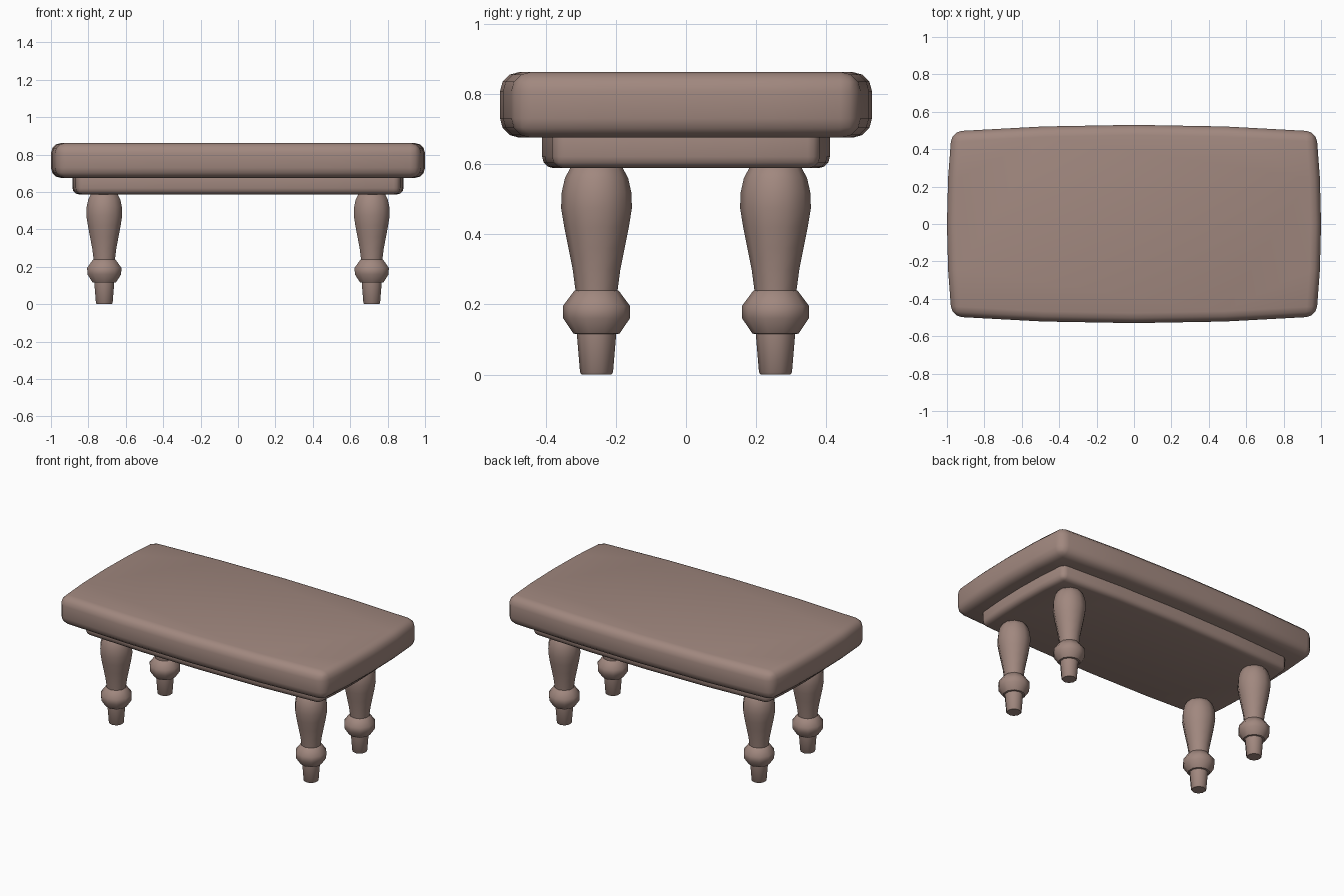
import bpy, bmesh, math

if "Cube" in bpy.data.objects:
    bpy.data.objects.remove(bpy.data.objects["Cube"])

wood = bpy.data.materials.new("warm brown wood")
wood.diffuse_color = (0.356, 0.246, 0.212, 1)
wood.use_nodes = True
wood.node_tree.nodes["Principled BSDF"].inputs["Base Color"].default_value = wood.diffuse_color


def finish(name, bm, angle):
    bmesh.ops.recalc_face_normals(bm, faces=bm.faces[:])
    for f in bm.faces:
        f.smooth = True
    mesh = bpy.data.meshes.new(name)
    bm.to_mesh(mesh)
    bm.free()
    mesh.set_sharp_from_angle(angle=math.radians(angle))
    mesh.materials.append(wood)
    obj = bpy.data.objects.new(name, mesh)
    bpy.context.collection.objects.link(obj)
    return obj


def bowed_slab(name, cx, cy, mx, my, z0, z1, bevel):
    """Slab with corners at (cx, cy) and sides bowed out to mx, my."""
    n = 4
    pts = []
    for i in range(n):
        t = -1 + 2 * i / n
        bow = 1 - t * t
        x, y = cx * t, cy + (my - cy) * bow
        u, v = cx + (mx - cx) * bow, cy * t
        pts += [(0, i, x, -y), (1, i, u, v), (2, i, -x, y), (3, i, -u, -v)]
    pts.sort()
    bm = bmesh.new()
    base = bm.faces.new([bm.verts.new((p[2], p[3], z0)) for p in pts])
    ext = bmesh.ops.extrude_face_region(bm, geom=[base], use_keep_orig=True)
    top = [g for g in ext["geom"] if isinstance(g, bmesh.types.BMVert)]
    bmesh.ops.translate(bm, verts=top, vec=(0, 0, z1 - z0))
    bmesh.ops.recalc_face_normals(bm, faces=bm.faces[:])
    # round the rims and the four corners only
    edges = [e for e in bm.edges if abs(e.calc_face_angle(0)) > 0.6]
    bmesh.ops.bevel(bm, geom=edges, offset=bevel, segments=3, profile=0.5,
                    affect='EDGES', clamp_overlap=True)
    return finish(name, bm, 40)


# table top and the apron under it
bowed_slab("table_top", 0.975, 0.495, 1.0, 0.53, 0.675, 0.862, 0.055)
bowed_slab("apron", 0.865, 0.38, 0.885, 0.41, 0.588, 0.72, 0.033)

# turned leg profile: radius, height
PROFILE = [(0.042, 0), (0.047, 0.006), (0.056, 0.115), (0.066, 0.117),
           (0.095, 0.16), (0.096, 0.195), (0.064, 0.238), (0.060, 0.24),
           (0.068, 0.30), (0.080, 0.36), (0.092, 0.42), (0.101, 0.475),
           (0.099, 0.52), (0.090, 0.56), (0.075, 0.588), (0.06, 0.60)]
SIDES = 10


def leg(name, px, py):
    bm = bmesh.new()
    rings = []
    for r, z in PROFILE:
        ring = []
        for k in range(SIDES):
            a = math.pi / 2 + math.tau * k / SIDES
            ring.append(bm.verts.new((px + r * math.cos(a), py + r * math.sin(a), z)))
        rings.append(ring)
    for a, b in zip(rings, rings[1:]):
        for k in range(SIDES):
            j = (k + 1) % SIDES
            bm.faces.new((a[k], a[j], b[j], b[k]))
    bm.faces.new(rings[0][::-1])
    bm.faces.new(rings[-1])
    finish(name, bm, 40)


# four legs
for sx, side in ((-1, "left"), (1, "right")):
    for sy, end in ((-1, "front"), (1, "back")):
        leg(f"{end}_{side}_leg", sx * 0.715, sy * 0.255)
